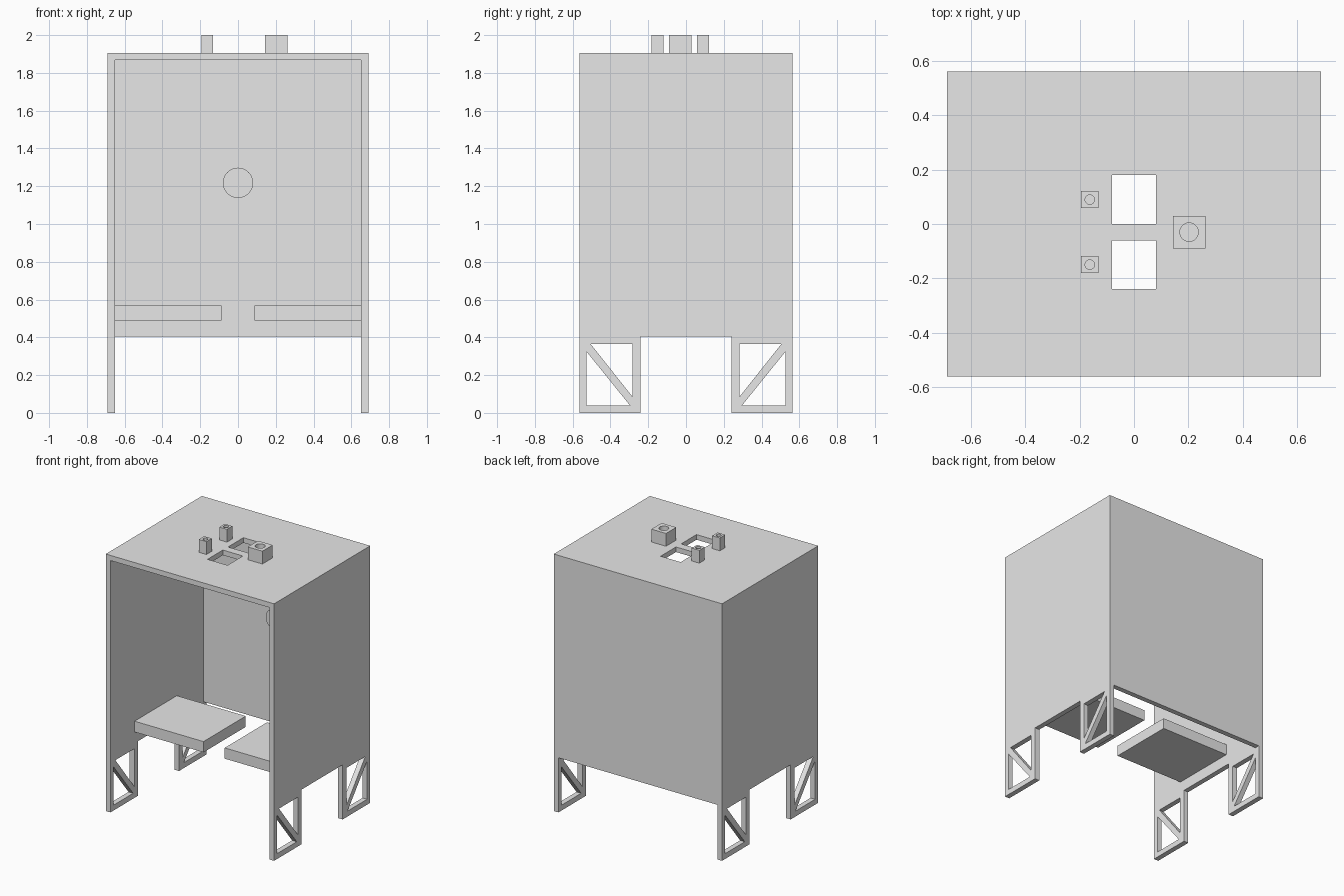
import bpy
import math

cube = bpy.data.objects.get("Cube")
if cube:
    bpy.data.objects.remove(cube, do_unlink=True)

GREY = (0.8, 0.8, 0.8, 1.0)
grey = bpy.data.materials.new("plain grey")
grey.use_nodes = True
grey.diffuse_color = GREY
grey.node_tree.nodes["Principled BSDF"].inputs["Base Color"].default_value = GREY

HALF_X, HALF_Y = 0.69, 0.563
WALL = 0.038
TOP, BODY_BOTTOM = 1.905, 0.405
INNER_X = HALF_X - WALL


def rect(x0, x1, y0, y1):
    return [(x0, y0), (x1, y0), (x1, y1), (x0, y1)]


def circle(cx, cy, r, n=48):
    return [(cx + r * math.cos(math.tau * i / n), cy + r * math.sin(math.tau * i / n))
            for i in range(n)]


def plate(name, loops, thickness, location, rotation=(0, 0, 0)):
    """Extrude an outline (first loop) with holes (other loops) into a solid."""
    curve = bpy.data.curves.new(name, "CURVE")
    curve.dimensions = "2D"
    curve.fill_mode = "BOTH"
    curve.extrude = thickness / 2
    for loop in loops:
        spline = curve.splines.new("POLY")
        spline.points.add(len(loop) - 1)
        for point, (x, y) in zip(spline.points, loop):
            point.co = (x, y, 0, 1)
        spline.use_cyclic_u = True
    temp = bpy.data.objects.new(name + "_outline", curve)
    bpy.context.collection.objects.link(temp)
    bpy.context.view_layer.update()
    graph = bpy.context.evaluated_depsgraph_get()
    mesh = bpy.data.meshes.new_from_object(temp.evaluated_get(graph))
    bpy.data.objects.remove(temp, do_unlink=True)
    mesh.name = name
    mesh.materials.clear()
    mesh.materials.append(grey)
    mesh.shade_flat()
    obj = bpy.data.objects.new(name, mesh)
    obj.location = location
    obj.rotation_euler = rotation
    bpy.context.collection.objects.link(obj)
    return obj


def box(name, x0, x1, y0, y1, z0, z1):
    return plate(name, [rect(x0, x1, y0, y1)], z1 - z0, (0, 0, (z0 + z1) / 2))


# Side walls, each with two braced legs cut from the same sheet
half = [(HALF_Y, TOP - WALL), (HALF_Y, 0), (0.24, 0), (0.24, BODY_BOTTOM)]
outline = half + [(-y, z) for y, z in reversed(half)]
upper_gap = [(0.505, 0.365), (0.283, 0.365), (0.283, 0.085)]
lower_gap = [(0.527, 0.325), (0.527, 0.04), (0.297, 0.04)]
gaps = [[(s * y, z) for y, z in gap] for gap in (upper_gap, lower_gap) for s in (1, -1)]
for side, s in (("left", 1), ("right", -1)):
    plate(side + "_wall", [outline] + gaps, WALL,
          (s * (HALF_X - WALL / 2), 0, 0), (math.pi / 2, 0, math.pi / 2))

# Roof with two square openings
plate("roof", [rect(-HALF_X, HALF_X, -HALF_Y, HALF_Y),
               rect(-0.082, 0.082, 0.0, 0.18),
               rect(-0.082, 0.082, -0.24, -0.06)], WALL, (0, 0, TOP - WALL / 2))

# Back panel and the round boss on its inner face
box("back_panel", -INNER_X, INNER_X, HALF_Y - WALL, HALF_Y, BODY_BOTTOM, TOP - WALL)
plate("round_boss", [circle(0, 0, 0.08)], 0.085,
      (0, HALF_Y - WALL - 0.0425, 1.218), (math.pi / 2, 0, 0))

# Shelves fixed to the side walls
for side, s in (("left", 1), ("right", -1)):
    x0, x1 = sorted((s * 0.087, s * INNER_X))
    box(side + "_shelf", x0, x1, -0.28, 0.215, 0.488, 0.568)

# Roof sockets: square blocks with a round bore
for name, x, y, size, bore in (("large_socket", 0.203, -0.03, 0.12, 0.034),
                               ("back_small_socket", -0.163, 0.09, 0.063, 0.0175),
                               ("front_small_socket", -0.163, -0.15, 0.063, 0.0175)):
    h = size / 2
    plate(name, [rect(x - h, x + h, y - h, y + h), circle(x, y, bore, 32)],
          2 - TOP, (0, 0, (2 + TOP) / 2))
